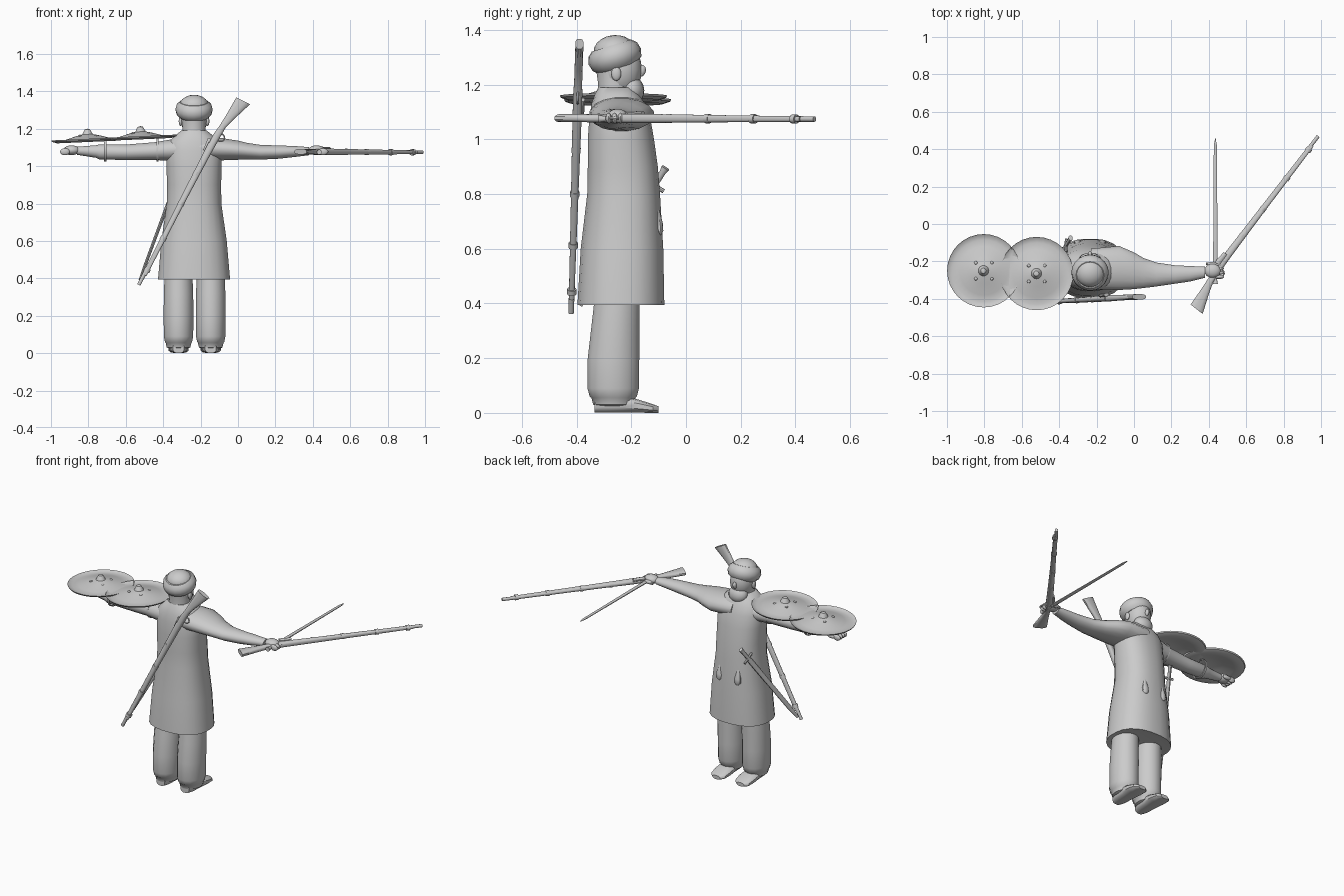
import bpy, bmesh, math
from mathutils import Vector, Matrix

grey = bpy.data.materials.new("plain_grey")
grey.diffuse_color = (0.6, 0.6, 0.6, 1)
CX = -0.235   # centre line of the figure


def finish(name, bm, angle=40):
    bmesh.ops.recalc_face_normals(bm, faces=bm.faces)
    me = bpy.data.meshes.new(name)
    bm.to_mesh(me)
    bm.free()
    me.materials.append(grey)
    ob = bpy.data.objects.new(name, me)
    bpy.context.collection.objects.link(ob)
    bpy.ops.object.select_all(action='DESELECT')
    ob.select_set(True)
    bpy.context.view_layer.objects.active = ob
    bpy.ops.object.shade_smooth_by_angle(angle=math.radians(angle))
    return ob


def loft(name, rings, axis='z', n=16, power=1.0, mat=None):
    """Rings are (position on axis, centre u, centre v, radius u, radius v)."""
    bm = bmesh.new()
    loops = []
    for p, cu, cv, ru, rv in rings:
        loop = []
        for i in range(n):
            a = 2 * math.pi * (i + 0.5) / n
            c, s = math.cos(a), math.sin(a)
            u = cu + ru * math.copysign(abs(c) ** power, c)
            v = cv + rv * math.copysign(abs(s) ** power, s)
            co = {'x': (p, u, v), 'y': (u, p, v), 'z': (u, v, p)}[axis]
            loop.append(bm.verts.new(co))
        loops.append(loop)
    for a, b in zip(loops, loops[1:]):
        for i in range(n):
            j = (i + 1) % n
            bm.faces.new((a[i], a[j], b[j], b[i]))
    bm.faces.new(loops[0])
    bm.faces.new(loops[-1])
    if mat:
        bm.transform(mat)
    return finish(name, bm)


def ball(name, loc, size, tilt=0):
    bm = bmesh.new()
    bmesh.ops.create_uvsphere(bm, u_segments=16, v_segments=10, radius=1)
    bm.transform(Matrix.Translation(loc) @ Matrix.Rotation(tilt, 4, 'X') @ Matrix.Diagonal((*size, 1)))
    return finish(name, bm)


def spin(name, profile, n=24, mat=Matrix(), closed=False):
    """Revolve (radius, height) points about local z."""
    bm = bmesh.new()
    vs = [bm.verts.new((r, 0, z)) for r, z in profile]
    pairs = list(zip(vs, vs[1:])) + ([(vs[-1], vs[0])] if closed else [])
    edges = [bm.edges.new(p) for p in pairs]
    bmesh.ops.spin(bm, geom=vs + edges, cent=(0, 0, 0), axis=(0, 0, 1), angle=2 * math.pi, steps=n)
    bmesh.ops.remove_doubles(bm, verts=bm.verts, dist=1e-4)
    bm.transform(mat)
    return finish(name, bm)


def frame(origin, x_dir, y_dir):
    x = Vector(x_dir).normalized()
    z = x.cross(Vector(y_dir)).normalized()
    y = z.cross(x)
    m = Matrix((x, y, z)).transposed().to_4x4()
    return Matrix.Translation(origin) @ m


def circle_profile(r, t, h, n=10):
    return [(r + t * math.cos(2 * math.pi * i / n), h * math.sin(2 * math.pi * i / n)) for i in range(n)]


# Long coat, flaring at the hem and closing at the neck
loft("coat", [
    (0.40, CX, -0.238, 0.150, 0.125), (0.395, CX, -0.238, 0.194, 0.160),
    (0.60, CX, -0.234, 0.176, 0.152), (0.80, CX, -0.228, 0.147, 0.134),
    (0.90, CX, -0.231, 0.146, 0.129), (1.00, CX, -0.238, 0.148, 0.122),
    (1.08, CX, -0.242, 0.150, 0.112), (1.13, CX, -0.248, 0.136, 0.098),
    (1.165, CX, -0.252, 0.100, 0.082), (1.19, CX, -0.255, 0.068, 0.066)], n=24, power=0.85)

# Baggy trousers and shoes
for side, sx in (("left", -0.318), ("right", -0.146)):
    loft(side + "_trouser_leg", [
        (0.025, sx, -0.265, 0.050, 0.060), (0.03, sx, -0.265, 0.064, 0.076),
        (0.055, sx, -0.265, 0.070, 0.082), (0.06, sx, -0.266, 0.074, 0.088),
        (0.09, sx, -0.266, 0.080, 0.096), (0.20, sx, -0.265, 0.081, 0.096),
        (0.32, sx, -0.258, 0.080, 0.089), (0.45, sx, -0.250, 0.074, 0.082),
        (0.60, sx, -0.245, 0.060, 0.070)], n=16)
    loft(side + "_shoe", [
        (-0.335, sx, 0.028, 0.030, 0.028), (-0.30, sx, 0.032, 0.046, 0.032),
        (-0.23, sx, 0.032, 0.050, 0.032), (-0.17, sx, 0.024, 0.056, 0.024),
        (-0.12, sx, 0.016, 0.050, 0.016), (-0.10, sx, 0.012, 0.026, 0.012)],
        axis='y', n=12, power=0.7)

# Sleeved arms stretched sideways
loft("left_arm", [
    (-0.24, -0.25, 1.090, 0.100, 0.068), (-0.36, -0.25, 1.085, 0.078, 0.058),
    (-0.45, -0.25, 1.080, 0.058, 0.048), (-0.60, -0.25, 1.074, 0.048, 0.042),
    (-0.74, -0.25, 1.076, 0.042, 0.041), (-0.76, -0.25, 1.078, 0.034, 0.034),
    (-0.86, -0.25, 1.082, 0.025, 0.022)], axis='x')
loft("right_arm", [
    (-0.23, -0.24, 1.095, 0.110, 0.068), (-0.08, -0.235, 1.090, 0.120, 0.060),
    (0.00, -0.250, 1.085, 0.100, 0.052), (0.05, -0.262, 1.080, 0.082, 0.045),
    (0.12, -0.270, 1.074, 0.065, 0.040), (0.22, -0.270, 1.075, 0.050, 0.036),
    (0.30, -0.266, 1.078, 0.042, 0.030), (0.38, -0.258, 1.080, 0.030, 0.022)], axis='x')

# Closed hands with fingers
for side, hx, hy, d in (("left", -0.89, -0.25, -1), ("right", 0.42, -0.25, 1)):
    ball(side + "_palm", (hx, hy, 1.085), (0.045, 0.038, 0.026))
    for i in range(4):
        ball(f"{side}_finger_{i + 1}", (hx + d * 0.035, hy - 0.033 + 0.022 * i, 1.077), (0.026, 0.011, 0.019))
    ball(side + "_thumb", (hx, hy + 0.035, 1.078), (0.03, 0.012, 0.013))

# Head, hair, beard and facial features
loft("neck", [(1.12, CX, -0.265, 0.07, 0.066), (1.20, CX, -0.260, 0.062, 0.062),
              (1.27, CX, -0.262, 0.066, 0.070)])
ball("head", (CX, -0.243, 1.255), (0.072, 0.082, 0.10))
ball("beard", (CX, -0.197, 1.182), (0.062, 0.044, 0.052), 0.3)
ball("nose", (CX, -0.163, 1.250), (0.012, 0.016, 0.022), -0.3)
for sx in (-1, 1):
    ball("ear", (CX + sx * 0.072, -0.255, 1.24), (0.010, 0.018, 0.026))

# Turban: rolled band around a rounded cap
tilt = Matrix.Translation((CX, -0.26, 1.302)) @ Matrix.Rotation(0.3, 4, 'X')
spin("turban_band", circle_profile(0.064, 0.036, 0.045), 20, tilt, True)
ball("turban_cap", (CX, -0.262, 1.325), (0.078, 0.076, 0.056), 0.1)

# Two round shields with raised bosses, carried on the arm
dome = [(0, 0.062), (0.014, 0.058), (0.022, 0.044), (0.028, 0.032), (0.07, 0.022), (0.13, 0.004),
        (0.165, -0.002), (0.190, 0.003), (0.196, 0.008), (0.192, 0.000), (0.165, -0.009),
        (0.13, -0.004), (0.07, 0.012), (0, 0.020)]
for name, x, y, z in (("outer", -0.803, -0.25, 1.138), ("inner", -0.52, -0.265, 1.152)):
    spin(name + "_shield", dome, 32, Matrix.Translation((x, y, z)) @ Matrix.Rotation(-0.045, 4, 'Y'))
    for k in range(4):
        a = math.pi / 4 + k * math.pi / 2
        ball(name + "_shield_stud", (x + 0.06 * math.cos(a), y + 0.06 * math.sin(a), z + 0.024), (0.009, 0.009, 0.006))

# Shield straps looped around the arm
for x in (-0.71, -0.43):
    spin("shield_strap", [(0.056, -0.006), (0.062, -0.006), (0.062, 0.006), (0.056, 0.006)], 20,
         Matrix.Translation((x, -0.25, 1.086)) @ Matrix.Rotation(math.pi / 2, 4, 'Y'), True)


def musket(name, muzzle, back, droop):
    """Musket lying along local x from the muzzle; local y is the drooping side of the butt."""
    m = frame(muzzle, back, droop)
    loft(name + "_barrel", [(0, 0, 0, 0.010, 0.010), (0.45, 0, 0, 0.012, 0.012),
                            (0.85, 0, 0, 0.014, 0.014)], 'x', 10, mat=m)
    loft(name + "_stock", [
        (0.06, 0.006, 0, 0.009, 0.010), (0.50, 0.007, 0, 0.013, 0.014),
        (0.80, 0.008, 0, 0.018, 0.017), (0.90, 0.010, 0, 0.020, 0.017),
        (0.96, 0.016, 0, 0.017, 0.015), (1.02, 0.028, 0, 0.024, 0.015),
        (1.13, 0.051, 0, 0.042, 0.015)], 'x', 12, 0.75, m)
    for p in (0.08, 0.27, 0.48, 0.66):
        loft(name + "_band", [(p, 0.004, 0, 0.018, 0.017), (p + 0.02, 0.004, 0, 0.018, 0.017)], 'x', 10, mat=m)
    spin(name + "_trigger_guard", circle_profile(0.02, 0.004, 0.005, 6), 12,
         m @ Matrix.Translation((0.90, 0.034, 0)), True)
    loft(name + "_flintlock", [(0.80, -0.010, 0.016, 0.012, 0.010), (0.87, -0.012, 0.018, 0.016, 0.010)],
         'x', 8, mat=m)


musket("slung_musket", (-0.53, -0.420, 0.365), (0.453, 0.027, 0.891), (0.891, 0, -0.453))
musket("held_musket", (0.985, 0.470, 1.074), (-0.61, -0.79, 0.003), (0.79, -0.61, 0))

# Straight sword in the right hand
loft("held_sword_blade", [(-0.22, 0.435, 1.075, 0.013, 0.007), (0.42, 0.435, 1.075, 0.009, 0.005),
                          (0.46, 0.435, 1.075, 0.001, 0.001)], 'y', 8)
loft("held_sword_grip", [(-0.32, 0.435, 1.075, 0.014, 0.014), (-0.30, 0.435, 1.075, 0.010, 0.010),
                         (-0.21, 0.435, 1.075, 0.011, 0.011)], 'y', 10)
loft("held_sword_guard", [(0.385, -0.213, 1.075, 0.007, 0.008), (0.485, -0.213, 1.075, 0.007, 0.008)], 'x', 8)

# Sheathed sword hanging across the left hip
hip = frame((-0.345, -0.085, 0.88), (-0.185, -0.31, -0.50), (0, -0.8, 0.6))
loft("scabbard", [(0.07, 0, 0, 0.017, 0.009), (0.50, 0, 0, 0.015, 0.008), (0.60, 0, 0, 0.009, 0.006)], 'x', 10, mat=hip)
loft("scabbard_hilt", [(-0.02, 0, 0, 0.016, 0.012), (0.0, 0, 0, 0.012, 0.010), (0.07, 0, 0, 0.011, 0.009)], 'x', 10, mat=hip)
loft("scabbard_guard", [(-0.04, 0.06, 0, 0.008, 0.008), (0.04, 0.06, 0, 0.008, 0.008)], 'y', 8,
     mat=hip @ Matrix.Translation((-0.0, 0, 0)) @ Matrix.Rotation(0, 4, 'X'))

# Two teardrop powder flasks on the front of the coat
for x in (-0.30, -0.17):
    loft("powder_flask", [(0.65, x, -0.098, 0.008, 0.008), (0.665, x, -0.098, 0.022, 0.015),
                          (0.69, x, -0.099, 0.022, 0.015), (0.73, x, -0.106, 0.012, 0.012),
                          (0.77, x, -0.115, 0.007, 0.008)], n=10)
